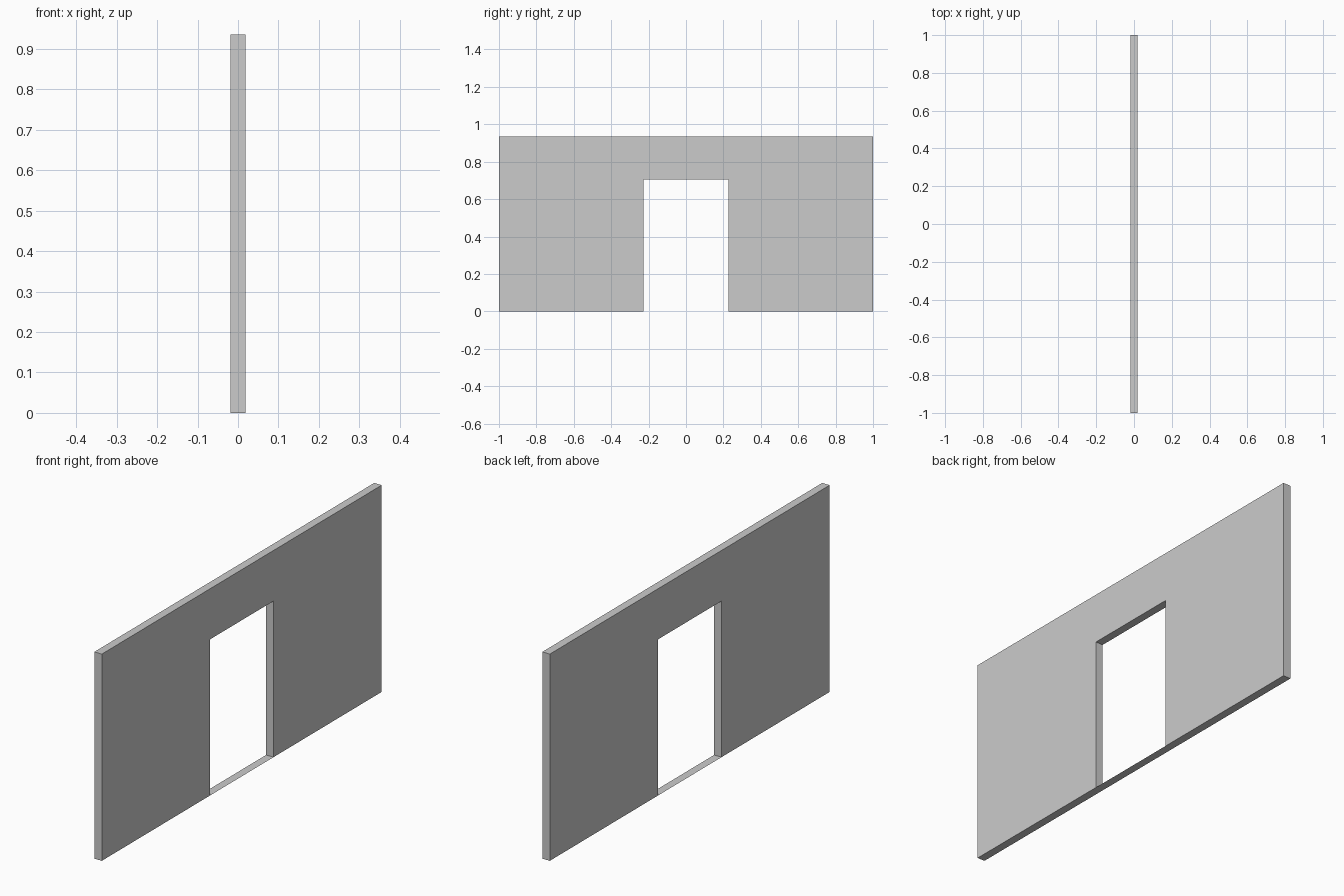
import bpy, bmesh

if "Cube" in bpy.data.objects:
    bpy.data.objects.remove(bpy.data.objects["Cube"])

HALF_T = 0.0187   # half wall thickness
HALF_W = 1.0      # half wall length
HEIGHT = 0.935
DOOR_W = 0.227    # half doorway width
DOOR_H = 0.706


def make_object(name, bm):
    mesh = bpy.data.meshes.new(name)
    bm.to_mesh(mesh)
    bm.free()
    obj = bpy.data.objects.new(name, mesh)
    bpy.context.collection.objects.link(obj)
    return obj


# Wall: half outline (y, z) mirrored around the doorway, then extruded along x
half = [(DOOR_W, DOOR_H), (DOOR_W, 0), (HALF_W, 0), (HALF_W, HEIGHT)]
outline = half + [(-y, z) for y, z in reversed(half)]
bm = bmesh.new()
face = bm.faces.new([bm.verts.new((-HALF_T, y, z)) for y, z in outline])
ext = bmesh.ops.extrude_face_region(bm, geom=[face], use_keep_orig=True)
moved = [v for v in ext["geom"] if isinstance(v, bmesh.types.BMVert)]
bmesh.ops.translate(bm, verts=moved, vec=(2 * HALF_T, 0, 0))
bmesh.ops.recalc_face_normals(bm, faces=bm.faces)
make_object("wall", bm)

# Threshold: flat sheet closing the foot of the doorway
bm = bmesh.new()
corners = [(-HALF_T, -DOOR_W), (HALF_T, -DOOR_W), (HALF_T, DOOR_W), (-HALF_T, DOOR_W)]
bm.faces.new([bm.verts.new((x, y, 0)) for x, y in corners])
make_object("door_threshold", bm)
